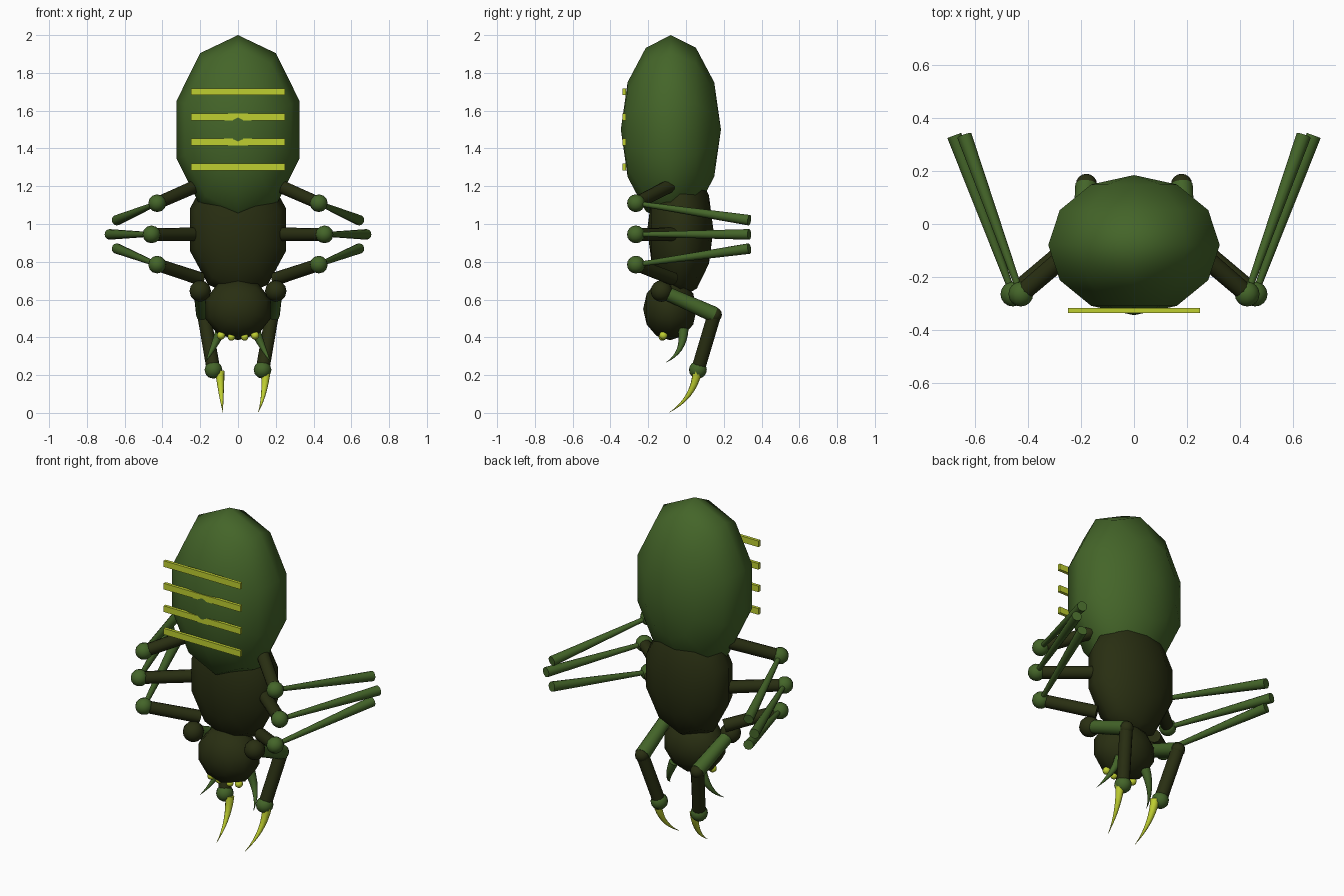
import bpy
from math import radians
from mathutils import Vector

cube = bpy.data.objects.get("Cube")
if cube:
    bpy.data.objects.remove(cube, do_unlink=True)


def material(name, rgb):
    mat = bpy.data.materials.new(name)
    mat.use_nodes = True
    mat.diffuse_color = (*rgb, 1)
    mat.node_tree.nodes["Principled BSDF"].inputs["Base Color"].default_value = (*rgb, 1)
    return mat


green = material("leaf green", (0.058, 0.13, 0.022))
dark = material("dark olive", (0.022, 0.028, 0.006))
yellow = material("acid yellow", (0.52, 0.62, 0.03))


def finish(name, mat, angle=None):
    obj = bpy.context.object
    obj.name = name
    obj.data.materials.append(mat)
    if angle:
        bpy.ops.object.shade_smooth_by_angle(angle=radians(angle))
    return obj


def ball(name, mat, loc, size, segments=12, rings=8):
    """Ellipsoid with its poles along y and a vertex at the top."""
    bpy.ops.mesh.primitive_uv_sphere_add(segments=segments, ring_count=rings, radius=1)
    obj = finish(name, mat)
    bpy.ops.object.shade_smooth()
    obj.rotation_euler.x = radians(90)
    x, y, z = size
    obj.scale = (x, z, y)
    obj.location = loc


def rod(name, mat, start, end, r1, r2):
    """Tapered cylinder between two points."""
    a, b = Vector(start), Vector(end)
    bpy.ops.mesh.primitive_cone_add(vertices=12, radius1=r1, radius2=r2,
                                    depth=(b - a).length, location=(a + b) / 2)
    obj = finish(name, mat, 40)
    obj.rotation_euler = (b - a).to_track_quat('Z', 'Y').to_euler()


def horn(name, mat, base, bend, tip, radius):
    """Curved spike bending from base to tip."""
    curve = bpy.data.curves.new(name, 'CURVE')
    curve.dimensions = '3D'
    curve.bevel_depth = radius
    curve.bevel_resolution = 2
    curve.use_fill_caps = True
    spline = curve.splines.new('POLY')
    steps = 8
    spline.points.add(steps)
    a, b, c = Vector(base), Vector(bend), Vector(tip)
    for i, point in enumerate(spline.points):
        t = i / steps
        point.co = (*(a * (1 - t) ** 2 + b * 2 * t * (1 - t) + c * t * t), 1)
        point.radius = max(1 - t, 0.03)
    obj = bpy.data.objects.new(name, curve)
    bpy.context.collection.objects.link(obj)
    bpy.ops.object.select_all(action='DESELECT')
    obj.select_set(True)
    bpy.context.view_layer.objects.active = obj
    bpy.ops.object.convert(target='MESH')
    finish(name, mat, 50)


# Body
ball("abdomen", green, (0, -0.08, 1.5), (0.341, 0.265, 0.5), 10, 6)
ball("thorax", dark, (0, -0.03, 0.97), (0.268, 0.175, 0.36), 10, 6)
ball("head", dark, (0, -0.085, 0.55), (0.182, 0.142, 0.165), 10, 6)

# Stripes standing just off the abdomen
for i in range(4):
    bpy.ops.mesh.primitive_cube_add(size=1, location=(0, -0.327, 1.7 - i * 0.133))
    bpy.context.object.scale = (0.5, 0.018, 0.036)
    finish("abdomen_stripe", yellow)

# Hip, knee and foot of each walking leg
legs = {
    "upper": ((0.2, -0.07, 1.21), (0.428, -0.265, 1.11), (0.642, 0.335, 1.02)),
    "middle": ((0.2, -0.05, 0.945), (0.458, -0.265, 0.945), (0.68, 0.335, 0.945)),
    "lower": ((0.2, -0.07, 0.71), (0.428, -0.265, 0.785), (0.642, 0.335, 0.87)),
}

for side, s in (("left", 1), ("right", -1)):
    def at(x, y, z):
        return (s * x, y, z)

    for leg, (hip, knee, foot) in legs.items():
        rod(f"{side}_{leg}_thigh", dark, at(*hip), at(*knee), 0.036, 0.034)
        ball(f"{side}_{leg}_knee", green, at(*knee), (0.047,) * 3)
        rod(f"{side}_{leg}_shin", green, at(*knee), at(*foot), 0.012, 0.028)

    # Grasping foreleg
    shoulder, elbow, wrist = at(0.2, -0.13, 0.645), at(0.18, 0.15, 0.52), at(0.13, 0.063, 0.228)
    ball(f"{side}_shoulder", dark, shoulder, (0.057,) * 3)
    rod(f"{side}_upper_arm", green, shoulder, elbow, 0.036, 0.042)
    ball(f"{side}_elbow", dark, elbow, (0.04,) * 3)
    rod(f"{side}_forearm", dark, elbow, wrist, 0.036, 0.036)
    ball(f"{side}_wrist", green, wrist, (0.047,) * 3)

    # Claws lean the same way on both sides
    shift = 0.026
    horn(f"{side}_claw", yellow, (s * 0.122 + shift, 0.06, 0.22),
         (s * 0.115 + shift, 0.04, 0.08), (s * 0.093 + shift * 0.5, -0.087, 0.003), 0.026)

    # Mouthparts and eyes
    horn(f"{side}_fang", green, at(0.09, -0.015, 0.44), at(0.14, -0.01, 0.32),
         at(0.175, -0.105, 0.268), 0.028)
    ball(f"{side}_outer_eye", yellow, at(0.09, -0.12, 0.41), (0.022,) * 3)
    ball(f"{side}_inner_eye", yellow, at(0.035, -0.125, 0.402), (0.02,) * 3)
